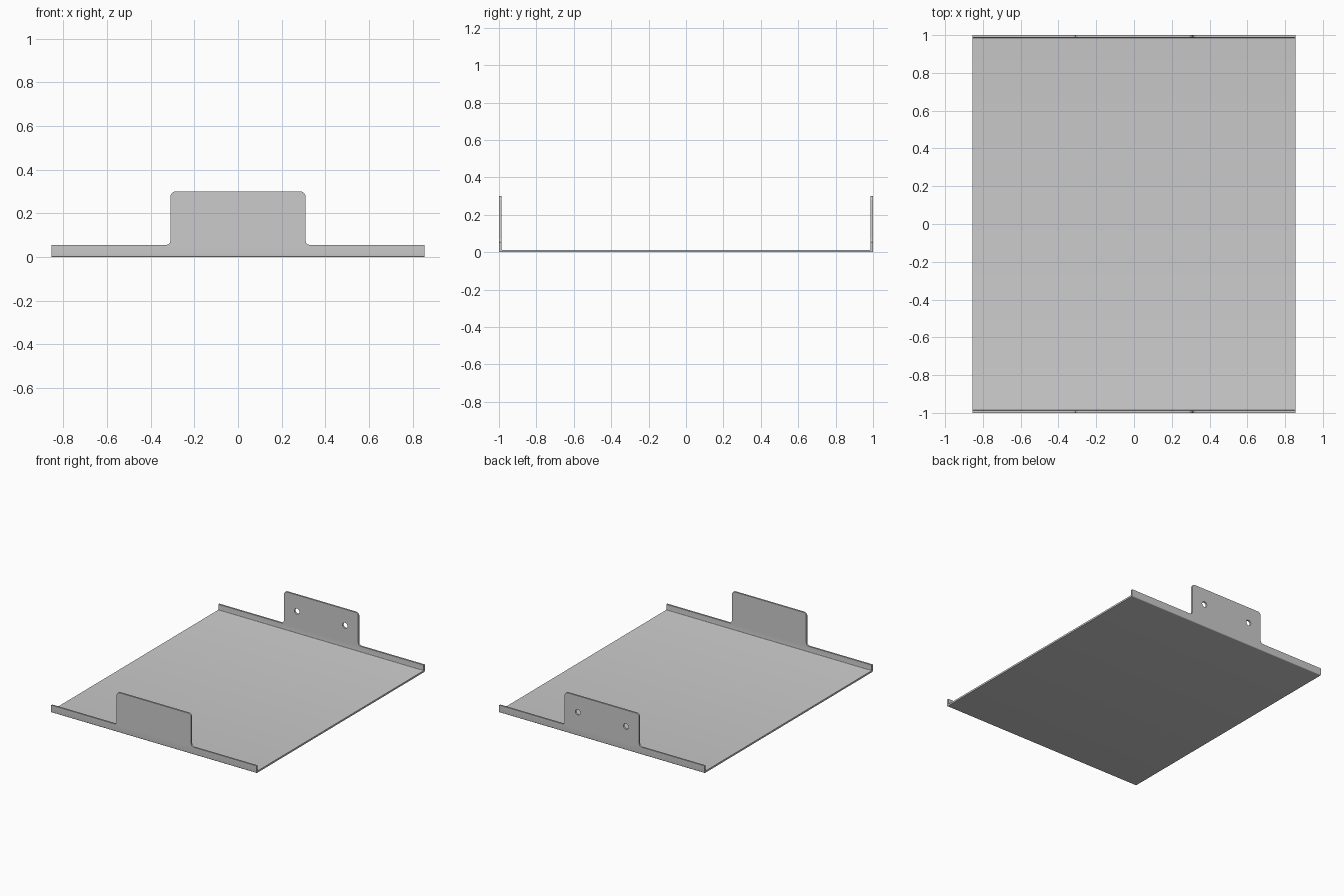
import bpy, bmesh, math
from mathutils import Vector

if "Cube" in bpy.data.objects:
    bpy.data.objects.remove(bpy.data.objects["Cube"])

HALF_X, HALF_Y, T = 0.855, 1.0, 0.013
LIP_Z, TAB_X, TAB_Z = 0.055, 0.31, 0.30


def rounded(points, steps=6):
    """Turn (u, v, radius) corners into an outline with filleted corners."""
    out, n = [], len(points)
    for i, (u, v, r) in enumerate(points):
        p = Vector((u, v))
        if r == 0:
            out.append(p)
            continue
        a = (Vector(points[i - 1][:2]) - p).normalized()
        b = (Vector(points[(i + 1) % n][:2]) - p).normalized()
        c = p + (a + b) * r          # all corners are right angles
        for k in range(steps + 1):
            t = k / steps * math.pi / 2
            out.append(c - b * r * math.cos(t) - a * r * math.sin(t))
    return out


def prism(name, outline, place, depth):
    """Extrude a flat outline between -depth and +depth."""
    bm = bmesh.new()
    face = bm.faces.new([bm.verts.new(place(p, -depth)) for p in outline])
    ext = bmesh.ops.extrude_face_region(bm, geom=[face], use_keep_orig=True)
    move = Vector(place((0, 0), depth)) - Vector(place((0, 0), -depth))
    verts = [g for g in ext["geom"] if isinstance(g, bmesh.types.BMVert)]
    bmesh.ops.translate(bm, verts=verts, vec=move)
    bmesh.ops.recalc_face_normals(bm, faces=bm.faces)
    mesh = bpy.data.meshes.new(name)
    bm.to_mesh(mesh)
    bm.free()
    obj = bpy.data.objects.new(name, mesh)
    bpy.context.collection.objects.link(obj)
    return obj


def cut(target, cutter, operation):
    cutter.hide_render = True
    mod = target.modifiers.new("cut", "BOOLEAN")
    mod.operation, mod.object, mod.solver = operation, cutter, "EXACT"
    bpy.context.view_layer.objects.active = target
    bpy.ops.object.modifier_apply(modifier=mod.name)
    bpy.data.objects.remove(cutter)


# Folded U section: floor with two upright walls and small bend radii
iy = HALF_Y - T
section = rounded([
    (-HALF_Y, 0, 0.006), (HALF_Y, 0, 0.006), (HALF_Y, 0.4, 0), (iy, 0.4, 0),
    (iy, T, 0.004), (-iy, T, 0.004), (-iy, 0.4, 0), (-HALF_Y, 0.4, 0)])
tray = prism("folded_tray", section, lambda p, d: (d, p[0], p[1]), 1.0)

# Front silhouette: low lips with a raised rounded tab in the middle
right = [(HALF_X, -0.1, 0), (HALF_X, LIP_Z, 0), (TAB_X, LIP_Z, 0.02), (TAB_X, TAB_Z, 0.025)]
left = [(-x, z, r) for x, z, r in reversed(right)]
shape = prism("wall_shape", rounded(right + left), lambda p, d: (p[0], d, p[1]), 1.2)
cut(tray, shape, "INTERSECT")

# Two screw holes in the back tab only
for x in (-0.2, 0.2):
    circle = [(x + 0.021 * math.cos(a), 0.177 + 0.021 * math.sin(a))
              for a in (k * math.tau / 32 for k in range(32))]
    hole = prism("hole_cutter", circle, lambda p, d: (p[0], HALF_Y + d, p[1]), 0.1)
    cut(tray, hole, "DIFFERENCE")

# Smooth the fillets and hole walls, keep folded edges crisp
bpy.ops.object.select_all(action="DESELECT")
tray.select_set(True)
bpy.context.view_layer.objects.active = tray
bpy.ops.object.shade_smooth_by_angle(angle=math.radians(30))
